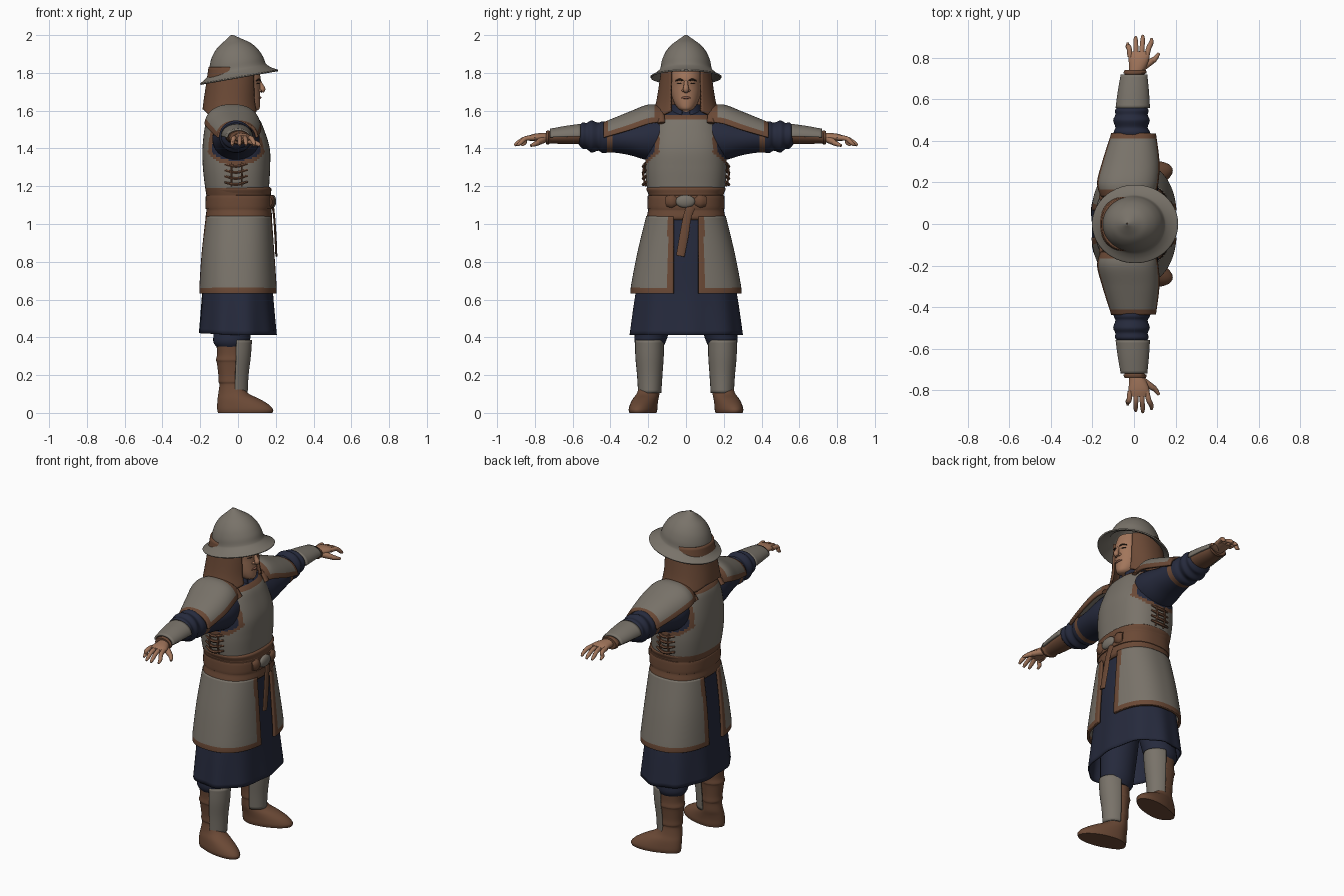
import bpy, bmesh, math
from mathutils import Vector, Matrix

def material(name, r, g, b):
    m = bpy.data.materials.new(name)
    m.diffuse_color = (r, g, b, 1)
    return m

MATS = [material("grey_steel", .19, .17, .142), material("brown_leather", .145, .066, .036),
        material("navy_cloth", .019, .023, .046), material("skin", .36, .18, .105),
        material("dark_hair", .03, .018, .012), material("lip", .24, .10, .065)]
GREY, BROWN, NAVY, SKIN, DARK, LIP = range(6)

def spow(a, p):
    return math.copysign(abs(a) ** p, a)

def refine(rings, sub):
    """Smooth interpolation between the key rings."""
    out, n = [], len(rings)
    for i in range(n - 1):
        a, b, c, d = (rings[max(0, min(n - 1, k))] for k in (i - 1, i, i + 1, i + 2))
        for j in range(sub):
            t = j / sub
            out.append([q + .5 * t * (r - p + t * (2 * p - 5 * q + 4 * r - s + t * (3 * (q - r) + s - p)))
                        for p, q, r, s in zip(a, b, c, d)])
    return out + [list(rings[-1])]

def finish(name, bm, thick=0, angle=40):
    bmesh.ops.recalc_face_normals(bm, faces=bm.faces)
    me = bpy.data.meshes.new(name)
    bm.to_mesh(me)
    bm.free()
    for m in MATS:
        me.materials.append(m)
    ob = bpy.data.objects.new(name, me)
    bpy.context.collection.objects.link(ob)
    if thick:
        mod = ob.modifiers.new("thickness", 'SOLIDIFY')
        mod.thickness, mod.offset = thick, 0
    bpy.ops.object.select_all(action='DESELECT')
    ob.select_set(True)
    bpy.context.view_layer.objects.active = ob
    bpy.ops.object.shade_smooth_by_angle(angle=math.radians(angle))
    return ob

def loft(name, rings, rule, axis='Z', n=40, sub=4, p=1, arc=None, cap=True, thick=0, side=1, warp=None):
    """Skin elliptical rings (x, y, z, ru, rv); arc is a pair of degrees or a gap function."""
    U = Vector((1, 0, 0))
    V = Vector((0, 1, 0)) if axis == 'Z' else Vector((0, 0, 1))
    bm, rows = bmesh.new(), []
    count = n + 1 if arc else n
    for x, y, z, ru, rv in refine(rings, sub):
        a0, a1 = (arc(rv) if callable(arc) else arc) if arc else (0, 360)
        row = []
        for k in range(count):
            a = math.radians(a0 + (a1 - a0) * k / n)
            co = Vector((x, y, z)) + U * ru * spow(math.cos(a), p) + V * rv * spow(math.sin(a), p)
            if warp:
                co = warp(co)
            co.y *= side
            row.append(bm.verts.new(co))
        rows.append(row)
    for lo, hi in zip(rows, rows[1:]):
        for k in range(n):
            j = (k + 1) % count
            f = bm.faces.new((lo[k], lo[j], hi[j], hi[k]))
            c = f.calc_center_median()
            f.material_index = rule(c, (k + .5) / n) if callable(rule) else rule
    if cap and not arc:
        for row in (rows[0], rows[-1]):
            f = bm.faces.new(row)
            f.material_index = rule(f.calc_center_median(), .5) if callable(rule) else rule
    return finish(name, bm, thick)

def tube(name, pts, radii, mat, side=1, n=10, flat=1, sub=4):
    """Round or flattened rod through points; flat squashes it along the second axis."""
    path = refine([(*q, r) for q, r in zip(pts, radii)], sub)
    P = [Vector(q[:3]) for q in path]
    bm, rows = bmesh.new(), []
    for i, q in enumerate(path):
        d = (P[min(i + 1, len(P) - 1)] - P[max(i - 1, 0)]).normalized()
        u = d.cross(Vector((1, 0, 0) if abs(d.x) < .8 else (0, 0, 1))).normalized()
        v = d.cross(u)
        row = []
        for k in range(n):
            a = 2 * math.pi * k / n
            co = P[i] + q[3] * (u * math.cos(a) + v * math.sin(a) * flat)
            co.y *= side
            row.append(bm.verts.new(co))
        rows.append(row)
    for lo, hi in zip(rows, rows[1:]):
        for k in range(n):
            bm.faces.new((lo[k], lo[(k + 1) % n], hi[(k + 1) % n], hi[k]))
    bm.faces.new(rows[0])
    bm.faces.new(rows[-1])
    for f in bm.faces:
        f.material_index = mat
    return finish(name, bm)

def blob(name, loc, size, mat):
    bm = bmesh.new()
    bmesh.ops.create_uvsphere(bm, u_segments=20, v_segments=12, radius=1,
                              matrix=Matrix.Translation(loc) @ Matrix.Diagonal((*size, 1)))
    for f in bm.faces:
        f.material_index = mat
    return finish(name, bm)

def gap(width, p, far):
    """Arc leaving a gap of constant half width at the front (and at the back if far is False)."""
    def f(rv):
        a = math.degrees(math.asin((width / rv) ** (1 / p)))
        return (a, 360 - a) if far else (a, 180 - a)
    return f

# Cuirass with brown edging round the armholes and neck
def cuirass_rule(c, t):
    y = abs(c.y)
    hole = .155 + max(0, 1.38 - c.z) * 1.1
    if c.z > 1.575:
        return NAVY
    if c.z > 1.33 and y > hole + .012:
        return NAVY
    if c.z > 1.553 or (c.z > 1.31 and y > hole - .014) or c.z < 1.195:
        return BROWN
    return GREY

loft("cuirass", [(0, 0, 1.14, .165, .195), (-.005, 0, 1.2, .17, .208), (-.008, 0, 1.3, .178, .216), (-.01, 0, 1.4, .178, .21),
                 (-.02, 0, 1.5, .158, .188), (-.027, 0, 1.56, .135, .16), (-.035, 0, 1.6, .09, .11)],
     cuirass_rule, n=112, sub=9, p=.8)

# Belt, buckle, knots and hanging strap
loft("belt", [(.005, 0, 1.02, .165, .2), (.005, 0, 1.035, .176, .208), (.005, 0, 1.075, .172, .2), (.006, 0, 1.085, .178, .204),
              (.006, 0, 1.145, .177, .203), (.004, 0, 1.155, .17, .198), (.003, 0, 1.185, .174, .21), (.003, 0, 1.195, .165, .2)],
     BROWN, n=64, p=.82)
blob("buckle", (.184, -.004, 1.12), (.018, .052, .034), GREY)
for s in (1, -1):
    tube("belt_knot", [(.175, .045, 1.118), (.178, .075, 1.12), (.168, .105, 1.118)], [.02, .034, .026], BROWN, s, flat=.5)
tube("hanging_strap", [(.185, .025, 1.09), (.192, .005, 1.03), (.198, -.01, .94), (.203, -.03, .83)],
     [.024, .022, .024, .022], BROWN, flat=.25)

# Cloth robe with folds growing towards the hem
def folds(c):
    k = max(0, 1 - (c.z - .41) / .5)
    w = 1 + .022 * k * math.sin(9 * math.atan2(c.y, c.x * 1.4) + 1)
    return Vector((c.x * w, c.y * w, c.z - k * .05 * min(0, c.x) - k * .0))

loft("robe", [(-.002, 0, .412, .2, .292), (-.003, 0, .63, .183, .263), (0, 0, .85, .172, .22), (.002, 0, 1.05, .155, .185)],
     NAVY, n=96, sub=6, p=.85, cap=False, thick=.008, warp=folds)

for s in (1, -1):
    # Armoured skirt panels, open at front and back
    loft("skirt_panel", [(0, 0, .632, .2, .288), (0, 0, .68, .199, .283), (0, 0, .85, .188, .25), (.004, 0, 1.04, .172, .204)],
         lambda c, t: BROWN if c.z < .663 or abs(c.y) < .095 else GREY,
         n=72, sub=10, p=.82, arc=gap(.065, .82, False), thick=.014, side=s)

    # Side lacing
    for i in range(4):
        z = 1.215 + i * .032
        tube("side_lace", [(-.07, .208, z + .005), (-.01, .226, z - .006), (.05, .21, z + .008)], [.006, .009, .006], BROWN, s, n=6)
    for x in (-.035, .02):
        tube("lace_cord", [(x, .212, 1.2), (x, .226, 1.26), (x, .218, 1.325)], [.005, .006, .005], BROWN, s, n=6)

    # Shoulder strap
    tube("shoulder_strap", [(.105, .13, 1.535), (.06, .138, 1.59), (-.03, .142, 1.622), (-.11, .138, 1.59), (-.16, .13, 1.53)],
         [.02, .022, .024, .022, .02], BROWN, s, flat=.5)

    # Sleeve with strap band and bunched cloth at the elbow
    loft("sleeve", [(-.01, .10, 1.46, .12, .12), (-.01, .2, 1.45, .125, .112), (-.005, .3, 1.45, .108, .085),
                    (-.005, .39, 1.455, .092, .076), (-.01, .44, 1.46, .088, .084), (-.012, .465, 1.462, .078, .074),
                    (-.012, .5, 1.463, .088, .085), (-.012, .525, 1.466, .078, .07), (-.01, .55, 1.468, .08, .068),
                    (-.008, .57, 1.47, .06, .045)],
         lambda c, t: BROWN if .395 < abs(c.y) < .42 else NAVY, 'Y', n=36, sub=6, side=s)

    # Shoulder pad
    loft("shoulder_pad", [(-.03, .135, 1.52, .125, .1), (-.03, .2, 1.507, .142, .118), (-.015, .3, 1.475, .132, .112), (-.002, .435, 1.44, .102, .092)],
         lambda c, t: BROWN if abs(c.y) > .412 or abs(c.y) < .165 or t < .085 or t > .915 else GREY,
         'Y', n=60, sub=12, p=.85, arc=(8, 172), thick=.014, side=s)

    # Forearm and its guard
    loft("forearm", [(-.005, .54, 1.468, .066, .046), (-.002, .64, 1.465, .06, .042), (.002, .715, 1.46, .048, .034),
                     (.005, .728, 1.458, .056, .038), (.006, .742, 1.458, .05, .034)], BROWN, 'Y', n=28, side=s)
    loft("forearm_guard", [(-.006, .558, 1.468, .077, .056), (-.003, .64, 1.466, .069, .047), (0, .72, 1.462, .058, .036)],
         GREY, 'Y', n=28, arc=(-5, 185), thick=.012, side=s)

    # Hand
    loft("palm", [(.008, .725, 1.458, .032, .024), (.018, .76, 1.458, .042, .024), (.024, .8, 1.458, .05, .02),
                  (.024, .83, 1.455, .046, .014)], SKIN, 'Y', n=20, side=s)
    for x0, x1, end in ((-.018, -.03, .872), (.01, .008, .902), (.036, .042, .908), (.06, .084, .893)):
        tube("finger", [(x0, .805, 1.456), ((x0 + x1) / 2, .85, 1.452), (x1, end - .018, 1.43), (x1, end, 1.416)],
             [.014, .0125, .011, .006], SKIN, s)
    tube("thumb", [(.03, .75, 1.45), (.07, .775, 1.437), (.1, .795, 1.425), (.12, .822, 1.415)], [.02, .017, .013, .007], SKIN, s)

    # Leg: trousers, boot and greave
    loft("trouser_leg", [(-.035, .19, .345, .075, .066), (-.035, .19, .375, .095, .082), (-.03, .18, .43, .1, .09),
                         (-.02, .15, .6, .11, .1), (-.01, .12, .8, .12, .1)], NAVY, n=28, side=s)

    def toe_out(c):
        return Vector((c.x, c.y + max(0, c.x + .04) * .2, c.z))
    loft("boot", [(.038, .212, 0, .144, .066), (.038, .212, .018, .148, .07), (.026, .21, .045, .136, .068),
                  (.002, .205, .075, .11, .064), (-.026, .197, .105, .078, .058), (-.038, .192, .15, .06, .054),
                  (-.038, .192, .165, .066, .058), (-.04, .192, .2, .064, .057), (-.042, .193, .265, .07, .062),
                  (-.042, .193, .28, .075, .066), (-.042, .193, .31, .069, .063), (-.042, .193, .365, .072, .066)],
         BROWN, n=36, side=s, warp=toe_out)
    loft("greave", [(-.025, .192, .105, .07, .056), (-.025, .192, .2, .075, .062), (-.022, .193, .3, .084, .07), (-.022, .193, .385, .09, .071)],
         GREY, n=28, arc=(-82, 82), thick=.012, side=s)

# Neck and collar
loft("neck", [(0, 0, 1.55, .065, .062), (.005, 0, 1.68, .058, .055)], SKIN, n=28)
loft("collar", [(-.02, 0, 1.56, .11, .1), (-.01, 0, 1.6, .088, .08), (-.008, 0, 1.632, .074, .07)], NAVY, n=36,
     arc=(14, 346), thick=.012)

# Head and face
loft("head", [(.07, 0, 1.6, .03, .022), (.062, 0, 1.612, .052, .042), (.04, 0, 1.645, .077, .064), (.025, 0, 1.69, .091, .077),
              (.018, 0, 1.73, .098, .082), (.012, 0, 1.775, .108, .085), (0, 0, 1.84, .1, .08)], SKIN, n=40)
tube("nose", [(.108, 0, 1.765), (.122, 0, 1.735), (.13, 0, 1.712), (.118, 0, 1.7)], [.009, .012, .016, .01], SKIN)
tube("mouth", [(.11, -.026, 1.667), (.117, 0, 1.669), (.11, .026, 1.667)], [.003, .007, .003], LIP)
for s in (1, -1):
    blob("nostril_wing", (.113, .014 * s, 1.707), (.011, .009, .008), SKIN)
    tube("eyebrow", [(.117, .014, 1.759), (.112, .034, 1.765), (.096, .054, 1.758)], [.004, .005, .003], DARK, s)
    tube("eye", [(.113, .02, 1.742), (.108, .034, 1.744), (.099, .048, 1.742)], [.002, .004, .002], DARK, s)

# Leather neck guard hanging from the helmet
def drape(c):
    k = max(0, min(1, (1.76 - c.z) / .16))
    return Vector((c.x, c.y, c.z - .03 * k * max(0, min(1, (abs(c.y) - .06) / .06))))

loft("neck_guard", [(-.038, 0, 1.605, .143, .172), (-.038, 0, 1.66, .136, .152), (-.032, 0, 1.74, .13, .136), (-.025, 0, 1.83, .124, .122)],
     BROWN, n=64, p=.9, arc=gap(.078, .9, True), thick=.014, warp=drape)

# Tilted helmet with a wide brim and pointed crown
tilt = Matrix.Rotation(math.radians(-10), 3, 'Y')
centre = Vector((.004, 0, 1.788))
profile = [(1, -.012), (.86, .004), (.74, .024), (.70, .04), (.665, .075), (.57, .118), (.42, .155), (.25, .18), (.12, .198), (.02, .212)]
loft("helmet", [(0, 0, z, .209 * r, .187 * r) for r, z in profile], GREY, n=56, cap=False, thick=.008,
     warp=lambda c: centre + tilt @ c)
